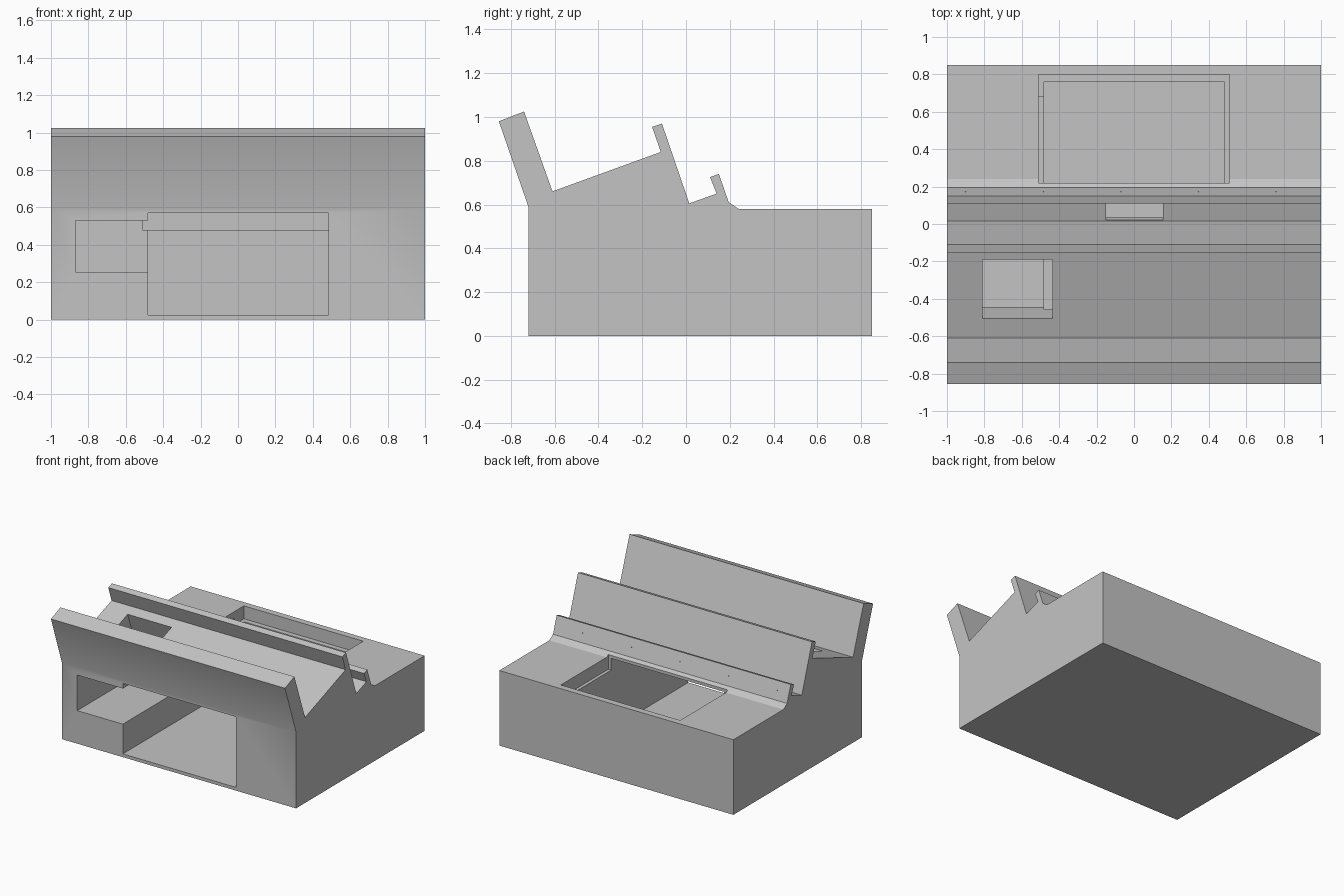
import bpy, bmesh, math
from mathutils import Vector

cube = bpy.data.objects.get("Cube")
if cube:
    bpy.data.objects.remove(cube, do_unlink=True)

TILT = math.radians(20)
INWARD = Vector((math.sin(TILT), -math.cos(TILT)))   # into the sloped shelf, as (y, z)

grey = bpy.data.materials.new("plain grey")
grey.use_nodes = True
colour = (0.55, 0.55, 0.55, 1)
grey.diffuse_color = colour
grey.node_tree.nodes["Principled BSDF"].inputs["Base Color"].default_value = colour


def prism(name, profile, x0, x1):
    """Extrude a (y, z) profile along x."""
    bm = bmesh.new()
    face = bm.faces.new([bm.verts.new((x0, y, z)) for y, z in profile])
    grown = bmesh.ops.extrude_face_region(bm, geom=[face])["geom"]
    moved = [v for v in grown if isinstance(v, bmesh.types.BMVert)]
    bmesh.ops.translate(bm, verts=moved, vec=(x1 - x0, 0, 0))
    bmesh.ops.recalc_face_normals(bm, faces=bm.faces)
    mesh = bpy.data.meshes.new(name)
    bm.to_mesh(mesh)
    bm.free()
    mesh.materials.append(grey)
    obj = bpy.data.objects.new(name, mesh)
    bpy.context.collection.objects.link(obj)
    return obj


def box(name, x0, x1, y0, y1, z0, z1):
    return prism(name, [(y0, z0), (y1, z0), (y1, z1), (y0, z1)], x0, x1)


def tilted_slot(name, a, b, x0, x1, above, depth):
    """Slot from surface points a to b, square to the sloped shelf."""
    a, b = Vector(a), Vector(b)
    return prism(name, [a - INWARD * above, b - INWARD * above,
                        b + INWARD * depth, a + INWARD * depth], x0, x1)


# Stand body: base block, sloped shelf, raised rests and small lip
body = prism("stand_body", [
    (-0.72, 0), (0.85, 0), (0.85, 0.58), (0.24, 0.58), (0.195, 0.61),
    (0.15, 0.74), (0.11, 0.725), (0.14, 0.65), (0.015, 0.605),
    (-0.11, 0.97), (-0.155, 0.955), (-0.115, 0.84), (-0.61, 0.66),
    (-0.74, 1.025), (-0.855, 0.98), (-0.72, 0.59)], -1, 1)

# Hollows: main bay, side bay, rear lid recess and the two shelf slots
cutters = [
    box("main_bay", -0.48, 0.485, -0.8, 0.76, 0.025, 0.57),
    box("side_bay", -0.87, -0.4, -0.81, 0.68, 0.255, 0.53),
    box("lid_recess", -0.51, 0.51, 0.22, 0.80, 0.48, 0.7),
    tilted_slot("shelf_slot", (-0.505, 0.70), (-0.19, 0.813), -0.81, -0.435, 0.05, 0.33),
    tilted_slot("cable_slot", (0.02, 0.607), (0.135, 0.648), -0.15, 0.155, 0.01, 0.12),
]

# Row of pin holes in the back of the lip
for i in range(5):
    bpy.ops.mesh.primitive_cylinder_add(
        vertices=8, radius=0.003, depth=0.02,
        location=(0.76 - i * 0.415, 0.173, 0.675),
        rotation=(TILT - math.pi / 2, 0, 0))
    cutters.append(bpy.context.object)

for cutter in cutters:
    cutter.hide_render = True
    cut = body.modifiers.new("cut", "BOOLEAN")
    cut.operation = "DIFFERENCE"
    cut.solver = "EXACT"
    cut.object = cutter

# Apply the cuts, drop the cutters, then shade
bpy.ops.object.select_all(action="DESELECT")
body.select_set(True)
bpy.context.view_layer.objects.active = body
for cut in list(body.modifiers):
    bpy.ops.object.modifier_apply(modifier=cut.name)
for cutter in cutters:
    bpy.data.objects.remove(cutter, do_unlink=True)
bpy.ops.object.shade_smooth_by_angle(angle=math.radians(30))
